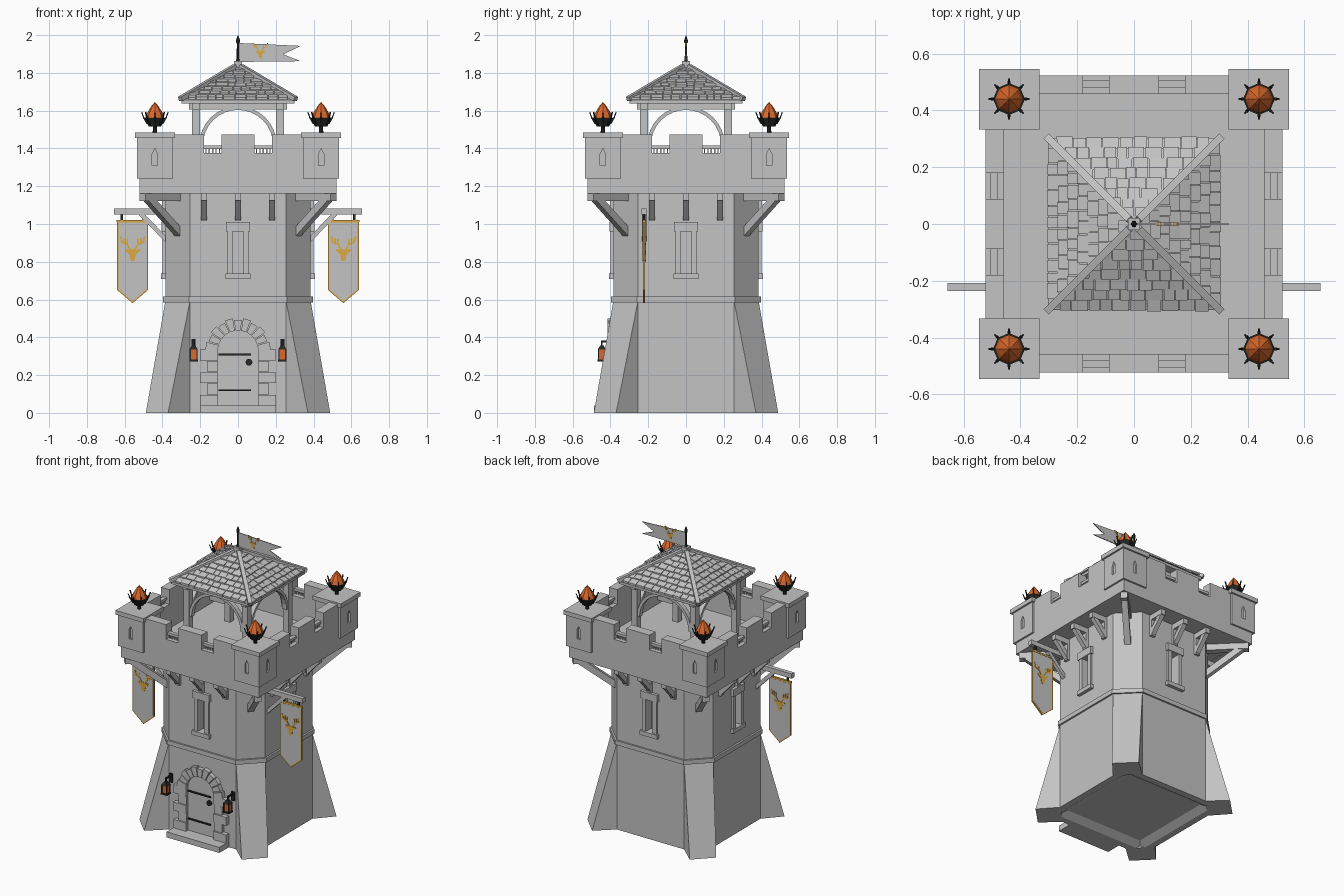
import bpy, bmesh, math, random
from mathutils import Vector, Matrix

if "Cube" in bpy.data.objects:
    bpy.data.objects.remove(bpy.data.objects["Cube"])

random.seed(4)


def material(name, rgb):
    m = bpy.data.materials.new(name)
    m.diffuse_color = (*rgb, 1)
    m.use_nodes = True
    m.node_tree.nodes["Principled BSDF"].inputs["Base Color"].default_value = m.diffuse_color
    return m


STONE = material("grey stone", (0.55, 0.55, 0.55))
IRON = material("black iron", (0.018, 0.021, 0.018))
FIRE = material("orange fire", (0.70, 0.14, 0.025))
GOLD = material("gold", (0.72, 0.40, 0.06))

FOUR = [Matrix.Rotation(i * math.pi / 2, 4, 'Z') for i in range(4)]
PAIR = [Matrix.Identity(4), Matrix.Scale(-1, 4, (1, 0, 0))]


class Part:
    """Collects simple solids, then becomes one object, optionally repeated."""

    def __init__(self, name, mat):
        self.name, self.mat, self.bm = name, mat, bmesh.new()

    def block(self, c):
        # eight corners: bottom loop then top loop
        v = [self.bm.verts.new(p) for p in c]
        for f in ((3, 2, 1, 0), (4, 5, 6, 7), (0, 1, 5, 4), (1, 2, 6, 5), (2, 3, 7, 6), (3, 0, 4, 7)):
            self.bm.faces.new([v[i] for i in f])

    def box(self, x0, x1, y0, y1, z0, z1):
        self.block([(x, y, z) for z in (z0, z1) for x, y in ((x0, y0), (x1, y0), (x1, y1), (x0, y1))])

    def loft(self, lower, upper):
        a = [self.bm.verts.new(p) for p in lower]
        b = [self.bm.verts.new(p) for p in upper]
        self.bm.faces.new(a[::-1])
        self.bm.faces.new(b)
        n = len(a)
        for i in range(n):
            j = (i + 1) % n
            self.bm.faces.new((a[i], a[j], b[j], b[i]))

    def plate(self, xz, y0, y1):
        self.loft([(x, y0, z) for x, z in xz], [(x, y1, z) for x, z in xz])

    def beam(self, a, b, w, h):
        a, b = Vector(a), Vector(b)
        d = (b - a).normalized()
        side = d.cross(Vector((0, 0, 1)) if abs(d.z) < 0.99 else Vector((1, 0, 0))).normalized()
        up = side.cross(d)
        ring = [side * (w / 2 * s) + up * (h / 2 * t) for s, t in ((-1, -1), (1, -1), (1, 1), (-1, 1))]
        self.block([a + r for r in ring] + [b + r for r in ring])

    def lathe(self, cx, cy, profile, n=8):
        rings = [[self.bm.verts.new((cx + r * math.cos(2 * math.pi * i / n), cy + r * math.sin(2 * math.pi * i / n), z))
                  for i in range(n)] for r, z in profile]
        for a, b in zip(rings, rings[1:]):
            for i in range(n):
                j = (i + 1) % n
                self.bm.faces.new((a[i], a[j], b[j], b[i]))
        self.bm.faces.new(rings[0][::-1])
        self.bm.faces.new(rings[-1])

    def finish(self, copies=None):
        mesh = bpy.data.meshes.new(self.name)
        src = self.bm
        if copies:
            tmp, src = bpy.data.meshes.new("tmp"), bmesh.new()
            self.bm.to_mesh(tmp)
            for m in copies:
                c = tmp.copy()
                c.transform(m)
                src.from_mesh(c)
                bpy.data.meshes.remove(c)
            bpy.data.meshes.remove(tmp)
        bmesh.ops.recalc_face_normals(src, faces=src.faces[:])
        src.to_mesh(mesh)
        mesh.materials.append(self.mat)
        ob = bpy.data.objects.new(self.name, mesh)
        bpy.context.collection.objects.link(ob)
        return ob


def cut(ob, cutter):
    m = ob.modifiers.new("cut", 'BOOLEAN')
    m.operation, m.solver, m.object = 'DIFFERENCE', 'EXACT', cutter
    bpy.context.view_layer.objects.active = ob
    bpy.ops.object.modifier_apply(modifier=m.name)
    bpy.data.objects.remove(cutter)


def octagon(a, b, z):
    return [(x, y, z) for x, y in ((-b, -a), (b, -a), (a, -b), (a, b), (b, a), (-b, a), (-a, b), (-a, -b))]


def arc(cx, cz, r, a0, a1, n):
    return [(cx + r * math.cos(math.radians(a0 + (a1 - a0) * i / n)),
             cz + r * math.sin(math.radians(a0 + (a1 - a0) * i / n))) for i in range(n + 1)]


# Tower shaft with window recesses
p = Part("tower_body", STONE)
p.loft(octagon(0.385, 0.255, 0.03), octagon(0.385, 0.255, 1.17))
body = p.finish()
p = Part("window_cutter", STONE)
p.box(-0.028, 0.028, -0.5, -0.335, 0.735, 0.96)
cut(body, p.finish(FOUR))
p = Part("belt_course", STONE)
p.loft(octagon(0.397, 0.26, 0.585), octagon(0.397, 0.26, 0.615))
p.finish()

# Hollow foot and splayed corner buttresses
p = Part("foundation_rim", STONE)
p.block([(-0.385, -0.385, 0), (0.385, -0.385, 0), (0.34, -0.34, 0), (-0.34, -0.34, 0),
         (-0.385, -0.385, 0.032), (0.385, -0.385, 0.032), (0.29, -0.29, 0.032), (-0.29, -0.29, 0.032)])
p.finish(FOUR)
p = Part("corner_buttresses", STONE)
v = [p.bm.verts.new(c) for c in ((0.37, -0.488, 0), (0.488, -0.37, 0), (0.385, -0.255, 0), (0.255, -0.385, 0),
                                 (0.385, -0.255, 0.59), (0.255, -0.385, 0.59))]
for f in ((0, 1, 2, 3), (0, 1, 4, 5), (2, 3, 5, 4), (1, 2, 4), (0, 3, 5)):
    p.bm.faces.new([v[i] for i in f])
p.finish(FOUR)

# Window surrounds
p = Part("window_frames", STONE)
for s in (-1, 1):
    x0, x1 = sorted((s * 0.028, s * 0.055))
    p.box(x0, x1, -0.4, -0.38, 0.735, 0.965)
p.box(-0.063, 0.063, -0.405, -0.38, 0.96, 1.01)
p.box(-0.066, 0.066, -0.408, -0.38, 0.71, 0.738)
p.finish(FOUR)

# Doorway: leaf, jamb stones, arch stones, step, ironwork
p = Part("door", STONE)
p.plate([(-0.112, 0.03), (0.112, 0.03)] + arc(0, 0.33, 0.112, 0, 180, 14), -0.39, -0.37)
p.finish()
p = Part("door_jamb_stones", STONE)
for i in range(5):
    p.box(0.105, 0.2 if i % 2 == 0 else 0.165, -0.415 + 0.005 * (i % 2), -0.38, 0.038 + i * 0.06, 0.095 + i * 0.06)
p.finish(PAIR)
p = Part("door_arch_stones", STONE)
for i in range(11):
    a0 = i * 180 / 11
    r = 0.172 if i % 2 == 0 else 0.162
    p.plate(arc(0, 0.33, 0.106, a0 + 1, a0 + 15.4, 2) + arc(0, 0.33, r, a0 + 15.4, a0 + 1, 2), -0.415, -0.38)
p.finish()
p = Part("door_step", STONE)
p.box(-0.2, 0.2, -0.488, -0.38, 0, 0.038)
p.finish()
p = Part("door_ironwork", IRON)
for z in (0.12, 0.31):
    p.box(-0.104, 0.068, -0.398, -0.388, z - 0.005, z + 0.005)
p.plate(arc(0.058, 0.268, 0.018, 0, 337.5, 15), -0.4, -0.388)
p.finish()

# Wall lanterns
p = Part("lantern_frames", IRON)
p.box(0.212, 0.258, -0.468, -0.422, 0.272, 0.282)
p.loft([(0.235 + sx * 0.023, -0.445 + sy * 0.023, 0.335) for sx, sy in ((-1, -1), (1, -1), (1, 1), (-1, 1))],
       [(0.235 + sx * 0.008, -0.445 + sy * 0.008, 0.358) for sx, sy in ((-1, -1), (1, -1), (1, 1), (-1, 1))])
for sx in (-1, 1):
    for sy in (-1, 1):
        p.beam((0.235 + sx * 0.018, -0.445 + sy * 0.018, 0.278), (0.235 + sx * 0.018, -0.445 + sy * 0.018, 0.34), 0.006, 0.006)
p.beam((0.235, -0.445, 0.355), (0.235, -0.445, 0.38), 0.008, 0.008)
p.beam((0.235, -0.45, 0.378), (0.235, -0.38, 0.378), 0.01, 0.01)
p.box(0.225, 0.245, -0.395, -0.38, 0.33, 0.392)
p.finish(PAIR)
p = Part("lantern_glow", FIRE)
p.box(0.218, 0.252, -0.462, -0.428, 0.28, 0.337)
p.finish(PAIR)

# Brackets carrying the overhanging deck
p = Part("deck_brackets", STONE)
for x in (-0.18, 0, 0.18):
    p.beam((x, -0.38, 1.143), (x, -0.5, 1.143), 0.034, 0.036)
    p.box(x - 0.017, x + 0.017, -0.403, -0.38, 1.015, 1.16)
    p.beam((x, -0.392, 1.035), (x, -0.482, 1.135), 0.03, 0.03)
p.beam((0.3, -0.3, 1.142), (0.505, -0.505, 1.142), 0.045, 0.042)
p.beam((0.305, -0.305, 0.945), (0.475, -0.475, 1.135), 0.04, 0.04)
p.finish(FOUR)

# Deck and notched parapet with small railings
p = Part("deck", STONE)
p.box(-0.515, 0.515, -0.515, 0.515, 1.165, 1.21)
p.finish()
p = Part("parapet", STONE)
p.plate([(-0.52, 1.162), (0.52, 1.162), (0.52, 1.25), (0.45, 1.25), (0.45, 1.475), (0.18, 1.475), (0.18, 1.375),
         (0.088, 1.375), (0.088, 1.475), (-0.088, 1.475), (-0.088, 1.375), (-0.18, 1.375), (-0.18, 1.475),
         (-0.45, 1.475), (-0.45, 1.25), (-0.52, 1.25)], -0.522, -0.458)
p.finish(FOUR)
p = Part("notch_railings", STONE)
for cx in (-0.134, 0.134):
    p.box(cx - 0.047, cx + 0.047, -0.505, -0.478, 1.398, 1.416)
    for i in range(5):
        x = cx - 0.036 + i * 0.018
        p.box(x - 0.003, x + 0.003, -0.496, -0.487, 1.37, 1.4)
p.finish(FOUR)

# Corner turrets with arrow slits and caps
p = Part("corner_turrets", STONE)
p.box(0.345, 0.534, -0.534, -0.345, 1.24, 1.46)
turrets = p.finish(FOUR)
p = Part("slit_cutter", STONE)
for cx in (-0.44, 0.44):
    p.plate([(cx - 0.014, 1.31), (cx + 0.014, 1.31), (cx + 0.014, 1.37), (cx, 1.4), (cx - 0.014, 1.37)], -0.6, -0.515)
cut(turrets, p.finish(FOUR))
p = Part("turret_caps", STONE)
p.box(0.333, 0.546, -0.546, -0.333, 1.456, 1.485)
p.finish(FOUR)

# Braziers
p = Part("brazier_baskets", IRON)
p.lathe(0.44, -0.44, [(0.012, 1.48), (0.01, 1.515), (0.032, 1.515), (0.056, 1.562), (0.046, 1.562)])
for i in range(8):
    c, s = math.cos(i * math.pi / 4), math.sin(i * math.pi / 4)
    p.beam((0.44 + 0.04 * c, -0.44 + 0.04 * s, 1.53), (0.44 + 0.06 * c, -0.44 + 0.06 * s, 1.565), 0.01, 0.008)
    p.beam((0.44 + 0.058 * c, -0.44 + 0.058 * s, 1.56), (0.44 + 0.07 * c, -0.44 + 0.07 * s, 1.592), 0.006, 0.006)
p.finish(FOUR)
p = Part("brazier_flames", FIRE)
p.lathe(0.44, -0.44, [(0.046, 1.55), (0.05, 1.566), (0.04, 1.59), (0.018, 1.625), (0.001, 1.645)])
p.finish(FOUR)

# Roof shelter: posts, plates, arched braces
p = Part("shelter_frame", STONE)
p.box(0.2, 0.244, -0.244, -0.2, 1.2, 1.635)
p.box(-0.26, 0.26, -0.24, -0.204, 1.605, 1.637)
p.plate(arc(0, 1.418, 0.186, 0, 180, 16) + arc(0, 1.418, 0.205, 180, 0, 16), -0.238, -0.206)
p.finish(FOUR)


# Roof core, layered tiles, hip beams
def half(t):
    return 0.303 * (1 - t) + 0.018 * t


def height(t):
    return 1.662 + 0.165 * t


def square(h, z):
    return [(-h, -h, z), (h, -h, z), (h, h, z), (-h, h, z)]


p = Part("roof_core", STONE)
p.block(square(0.298, 1.638) + square(0.298, 1.66))
p.block(square(half(0), height(0) - 0.006) + square(half(1), height(1)))
p.block(square(0.022, 1.815) + square(0.022, 1.862))
p.finish()
p = Part("roof_tiles", STONE)
rows = 8
for m in FOUR:
    for k in range(rows):
        t0, t1 = k / rows, min(1, (k + 1.1) / rows)
        h0, h1 = half(t0), half(t1)
        x = -h0
        while x < h0 - 0.005:
            e = min(h0, x + random.uniform(0.035, 0.065))
            lift = random.uniform(0.007, 0.012)
            y0 = -h0 - random.uniform(0, 0.005)
            a, b = (max(-h1, min(h1, q)) for q in (x, e - 0.003))
            if b - a > 0.004:
                p.block([m @ Vector(c) for c in (
                    (x, y0, height(t0) - 0.004), (e - 0.003, y0, height(t0) - 0.004),
                    (b, -h1, height(t1) - 0.004), (a, -h1, height(t1) - 0.004),
                    (x, y0, height(t0) + lift), (e - 0.003, y0, height(t0) + lift),
                    (b, -h1, height(t1) + 0.003), (a, -h1, height(t1) + 0.003))])
            x = e
p.finish()
p = Part("roof_hips", STONE)
p.beam((0.306, -0.306, 1.662), (0.016, -0.016, 1.834), 0.026, 0.024)
p.finish(FOUR)


# Antlered motif for the cloths
def motif(part, cx, cz, s, t):
    part.plate([(cx + x * s, cz + z * s) for x, z in
                ((0, -0.07), (0.012, -0.062), (0.016, -0.035), (0.042, -0.012), (0.036, -0.004), (0.014, -0.01),
                 (0, -0.004), (-0.014, -0.01), (-0.036, -0.004), (-0.042, -0.012), (-0.016, -0.035), (-0.012, -0.062))],
               -t, t)
    for m in (-1, 1):
        for ax, az, bx, bz in ((0.01, -0.012, 0.03, 0.022), (0.03, 0.02, 0.058, 0.032), (0.057, 0.03, 0.062, 0.062),
                               (0.03, 0.02, 0.028, 0.048), (0.044, 0.026, 0.044, 0.055)):
            part.beam((cx + m * ax * s, 0, cz + az * s), (cx + m * bx * s, 0, cz + bz * s), 2 * t, 0.009 * s)


# Side banners on braced arms
AT = [m @ Matrix.Translation((0, -0.222, 0)) for m in PAIR]
p = Part("banner_arms", STONE)
p.box(0.37, 0.656, -0.014, 0.014, 1.05, 1.082)
p.beam((0.378, 0, 0.915), (0.515, 0, 1.055), 0.024, 0.024)
p.finish(AT)
p = Part("banner_cloths", STONE)
p.plate([(0.483, 1.008), (0.483, 0.655), (0.558, 0.59), (0.633, 0.655), (0.633, 1.008)], -0.006, 0.006)
p.finish(AT)
p = Part("banner_trim", GOLD)
p.plate([(0.476, 1.01), (0.476, 0.651), (0.558, 0.581), (0.64, 0.651), (0.64, 1.01)], -0.005, 0.005)
motif(p, 0.558, 0.872, 1.0, 0.009)
p.beam((0.472, 0, 1.016), (0.644, 0, 1.016), 0.014, 0.012)
p.finish(AT)
p = Part("banner_rings", IRON)
for x in (0.5, 0.616):
    p.beam((x, 0, 1.015), (x, 0, 1.055), 0.012, 0.012)
p.finish(AT)

# Spire and pennant
p = Part("spire", IRON)
p.lathe(0, 0, [(0.012, 1.86), (0.008, 1.875), (0.006, 1.955), (0.011, 1.962), (0.011, 1.972), (0.001, 2.0)], 6)
p.finish()
p = Part("pennant", STONE)
p.plate([(0.006, 1.858), (0.332, 1.862), (0.24, 1.898), (0.332, 1.943), (0.006, 1.958)], -0.003, 0.003)
p.finish()
p = Part("pennant_motif", GOLD)
motif(p, 0.118, 1.92, 0.62, 0.005)
p.finish()
